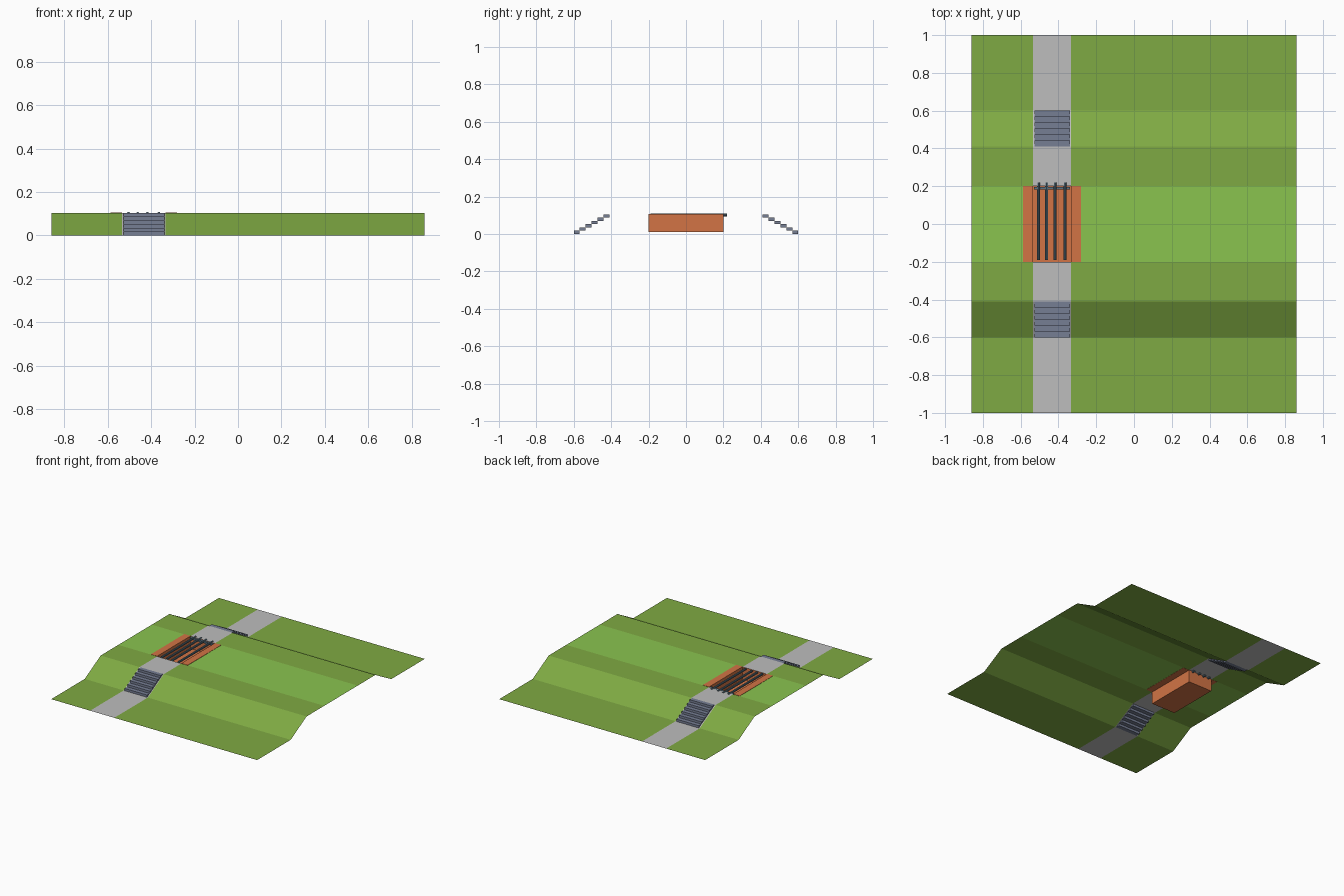
import bpy, bmesh, math
from mathutils import Matrix

if "Cube" in bpy.data.objects:
    bpy.data.objects.remove(bpy.data.objects["Cube"])


def material(name, r, g, b):
    m = bpy.data.materials.new(name)
    lin = lambda c: (c / 255 / 12.92) if c < 11 else ((c / 255 + 0.055) / 1.055) ** 2.4
    m.diffuse_color = (lin(r), lin(g), lin(b), 1)
    m.use_nodes = True
    m.node_tree.nodes["Principled BSDF"].inputs["Base Color"].default_value = m.diffuse_color
    return m


GRASS = material("grass green", 127, 170, 67)
LIGHT = material("light grass green", 138, 196, 79)
PATH = material("path grey", 189, 189, 189)
STEP = material("step blue grey", 118, 126, 148)
RAIL = material("rail slate", 92, 116, 130)
CLAY = material("clay orange", 210, 116, 69)

TOP = 0.104                 # height of the raised plateau
PX0, PX1 = -0.535, -0.333   # sides of the path
PROFILE = [(-1, 0), (-0.6, 0), (-0.41, TOP), (-0.2, TOP),
           (0.2, TOP), (0.41, TOP), (0.6, 0), (1, 0)]


def finish(name, bm, *mats):
    me = bpy.data.meshes.new(name)
    bm.to_mesh(me)
    bm.free()
    for m in mats:
        me.materials.append(m)
    ob = bpy.data.objects.new(name, me)
    bpy.context.collection.objects.link(ob)
    return ob


def strip(name, x0, x1, profile, *mats):
    """Sheet following a y-z profile; the middle takes the second material."""
    bm = bmesh.new()
    rows = [(bm.verts.new((x0, y, z)), bm.verts.new((x1, y, z))) for y, z in profile]
    for (a, b), (d, c) in zip(rows, rows[1:]):
        f = bm.faces.new((a, b, c, d))
        if len(mats) > 1 and abs(f.calc_center_median().y) < 0.2:
            f.material_index = 1
    return finish(name, bm, *mats)


def add_box(bm, x0, x1, y0, y1, z0, z1):
    m = Matrix.Translation(((x0 + x1) / 2, (y0 + y1) / 2, (z0 + z1) / 2))
    return bmesh.ops.create_cube(bm, size=1, matrix=m @ Matrix.Diagonal((x1 - x0, y1 - y0, z1 - z0, 1)))


# Grass on both sides of the path
strip("grass_left", -0.86, PX0, PROFILE, GRASS, LIGHT)
strip("grass_right", PX1, 0.86, PROFILE, GRASS, LIGHT)

# Path, interrupted by the pit
strip("path_front", PX0, PX1, PROFILE[:4], PATH)
strip("path_back", PX0, PX1, PROFILE[4:], PATH)

# Stairs on both slopes: thin flat treads centred on the slope
N = 6
for side, name in ((-1, "front_stairs"), (1, "back_stairs")):
    bm = bmesh.new()
    d, h = 0.19 / N, TOP / N
    for i in range(N):
        ya, yb = sorted((side * (0.6 - i * d), side * (0.6 - (i + 1) * d)))
        zt = (i + 1) * h
        add_box(bm, PX0 + 0.008, PX1 - 0.006, ya, yb, zt - h, zt)
    finish(name, bm, STEP)

# Pit box, open at the top
bm = bmesh.new()
add_box(bm, PX0, PX1, -0.2, 0.2, 0.01, TOP)
bm.normal_update()
bmesh.ops.delete(bm, geom=[f for f in bm.faces if f.normal.z > 0.5], context='FACES')
finish("pit", bm, CLAY)

# Thin flat rims beside the pit
bm = bmesh.new()
for x0, x1 in ((-0.588, PX0), (PX1, -0.28)):
    add_box(bm, x0, x1, -0.2, 0.2, TOP - 0.001, TOP + 0.002)
finish("pit_rims", bm, CLAY)

# Round rails across the pit
bm = bmesh.new()
for x in (-0.505, -0.462, -0.418, -0.365):
    m = Matrix.Translation((x, 0.015, TOP - 0.003)) @ Matrix.Rotation(math.pi / 2, 4, 'X')
    bmesh.ops.create_cone(bm, cap_ends=True, segments=8, radius1=0.008,
                          radius2=0.008, depth=0.41, matrix=m)
finish("rails", bm, RAIL)

# Support bar under the back end of the rails
bm = bmesh.new()
add_box(bm, PX0 + 0.005, PX1 - 0.005, 0.182, 0.197, TOP - 0.014, TOP - 0.001)
finish("rail_support", bm, RAIL)
